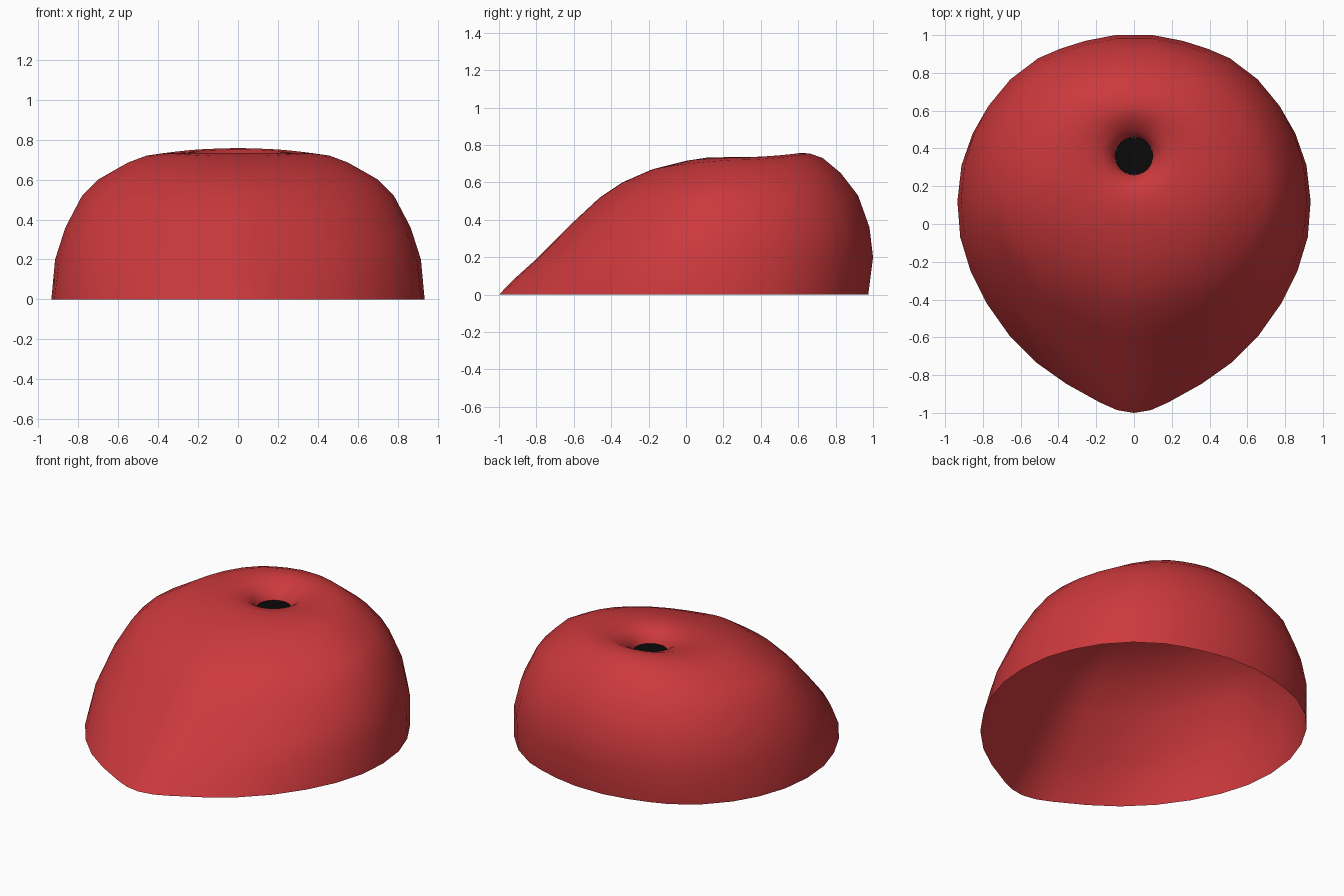
import bpy, bmesh, math

if "Cube" in bpy.data.objects:
    bpy.data.objects.remove(bpy.data.objects["Cube"])

def material(name, color):
    m = bpy.data.materials.new(name)
    m.diffuse_color = (*color, 1)
    m.use_nodes = True
    m.node_tree.nodes["Principled BSDF"].inputs["Base Color"].default_value = m.diffuse_color
    return m

def make_object(name, bm, mat):
    mesh = bpy.data.meshes.new(name)
    bmesh.ops.recalc_face_normals(bm, faces=bm.faces)
    bm.to_mesh(mesh)
    bm.free()
    mesh.materials.append(mat)
    mesh.shade_smooth()
    ob = bpy.data.objects.new(name, mesh)
    bpy.context.collection.objects.link(ob)
    return ob

# Plan outline of the right half, back to front
half = [(0, 1), (.1, 1), (.26, .97), (.39, .93), (.51, .88), (.66, .77), (.78, .63),
        (.86, .48), (.915, .31), (.935, .12), (.92, -.07), (.865, -.25), (.78, -.42),
        (.66, -.59), (.515, -.735), (.36, -.845), (.18, -.945), (.09, -.985), (0, -1)]
outline = half + [(-x, y) for x, y in half[-2:0:-1]]

# Wall profiles: (fraction of distance from dimple centre, height)
front = [(1, 0), (.935, .09), (.853, .19), (.706, .39), (.603, .52), (.515, .6), (.397, .67), (.265, .715), (.18, .733)]
side = [(1, 0), (.98, .2), (.925, .36), (.835, .52), (.75, .6), (.59, .685), (.49, .72), (.385, .733), (.27, .735)]
back = [(.96, 0), (1, .2), (.97, .36), (.875, .53), (.73, .65), (.58, .73), (.47, .755), (.39, .757), (.33, .75)]
dimple = [(.165, .72), (.13, .695), (.11, .67), (.1, .65)]
CY = .36

# Dome shell, open below, with a round dimple on top
bm = bmesh.new()
columns = []
for x, y in outline:
    if y > .12:
        end, w = back, ((y - .12) / .88) ** 2
    else:
        end, w = front, ((.12 - y) / 1.12) ** 1.2
    col = []
    for (s1, z1), (s2, z2) in zip(side, end):
        s, z = s1 + (s2 - s1) * w, z1 + (z2 - z1) * w
        col.append(bm.verts.new((x * s, CY + (y - CY) * s, z)))
    d = math.hypot(x, y - CY)
    for r, z in dimple:
        col.append(bm.verts.new((x / d * r, CY + (y - CY) / d * r, z)))
    columns.append(col)
for i, a in enumerate(columns):
    b = columns[(i + 1) % len(columns)]
    for k in range(len(a) - 1):
        bm.faces.new((a[k], b[k], b[k + 1], a[k + 1]))
make_object("dome_shell", bm, material("red", (.6, .04, .045)))

# Black disc at the bottom of the dimple
bm = bmesh.new()
bmesh.ops.create_circle(bm, cap_ends=True, segments=32, radius=.1)
bmesh.ops.translate(bm, verts=bm.verts, vec=(0, CY, .65))
make_object("dimple_disc", bm, material("black", (.003, .003, .003)))
